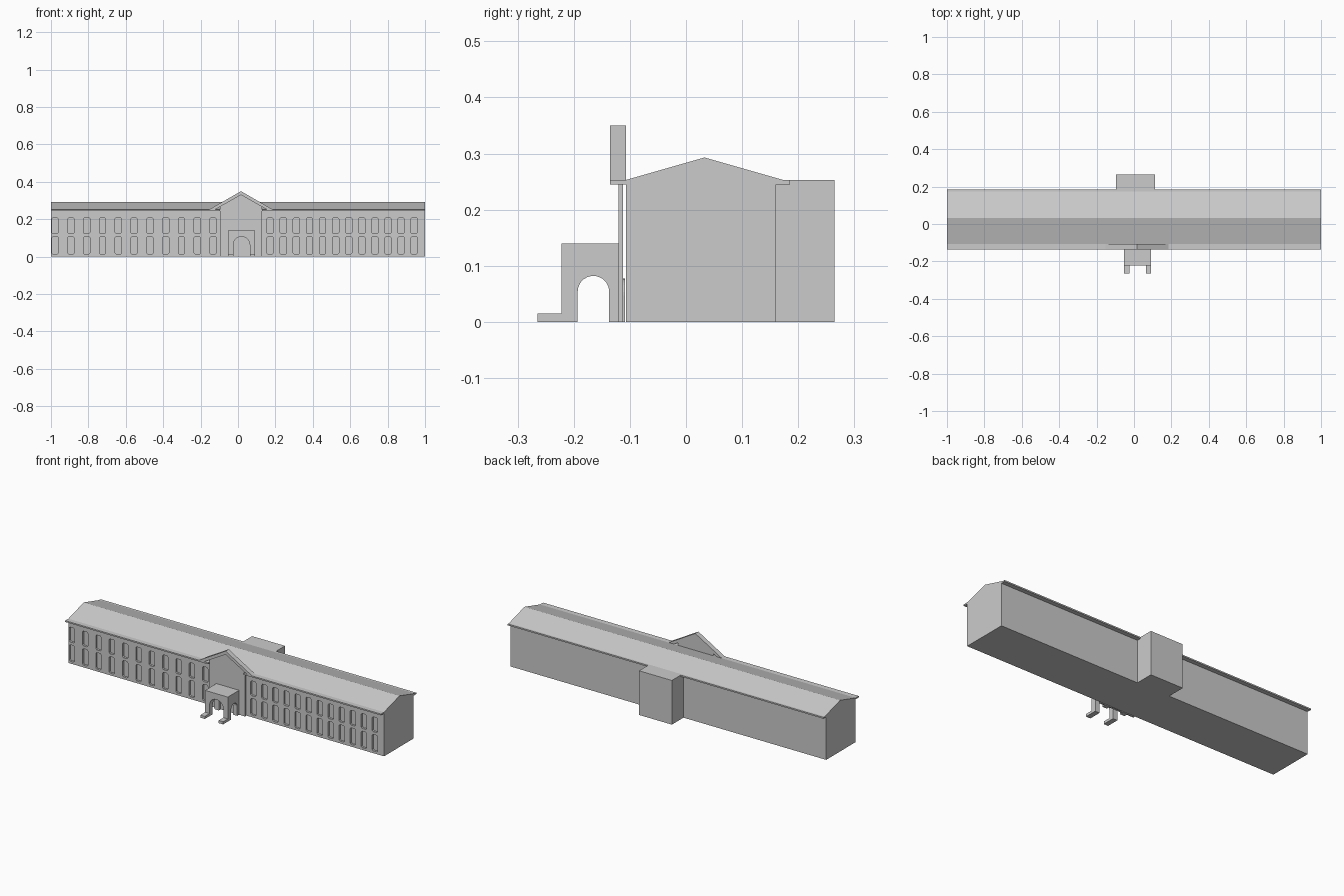
import bpy, bmesh, math
from mathutils import Vector

old = bpy.data.objects.get("Cube")
if old:
    bpy.data.objects.remove(old, do_unlink=True)

stone = bpy.data.materials.new("light grey stone")
stone.use_nodes = True
grey = (0.6, 0.6, 0.6, 1)
stone.diffuse_color = grey
stone.node_tree.nodes["Principled BSDF"].inputs["Base Color"].default_value = grey


def prism(bm, points, axis, lo, hi):
    """Extrude a flat outline along x ('x': points are y,z) or y ('y': points are x,z)."""
    def place(p, d):
        return (d, p[0], p[1]) if axis == 'x' else (p[0], d, p[1])
    a = [bm.verts.new(place(p, lo)) for p in points]
    b = [bm.verts.new(place(p, hi)) for p in points]
    bm.faces.new(a)
    bm.faces.new(b[::-1])
    for i in range(len(points)):
        j = (i + 1) % len(points)
        bm.faces.new((a[i], b[i], b[j], a[j]))


def make(name, shapes):
    bm = bmesh.new()
    for s in shapes:
        prism(bm, *s)
    bmesh.ops.recalc_face_normals(bm, faces=bm.faces)
    mesh = bpy.data.meshes.new(name)
    bm.to_mesh(mesh)
    bm.free()
    mesh.materials.append(stone)
    ob = bpy.data.objects.new(name, mesh)
    bpy.context.collection.objects.link(ob)
    return ob


def rect(a, b, lo, hi):
    return [(a, lo), (b, lo), (b, hi), (a, hi)]


def box(x0, x1, y0, y1, z0, z1):
    return (rect(x0, x1, z0, z1), 'y', y0, y1)


def arch(a, b, lo, top, n=14):
    r, mid = (b - a) / 2, (a + b) / 2
    curve = [(mid + r * math.cos(math.pi * i / n), top - r + r * math.sin(math.pi * i / n))
             for i in range(n + 1)]
    return [(a, lo), (b, lo)] + curve


def window(mid, lo, hi, half=0.017, c=0.006):
    return [(mid - half + c, lo), (mid + half - c, lo), (mid + half, lo + c), (mid + half, hi - c),
            (mid + half - c, hi), (mid - half + c, hi), (mid - half, hi - c), (mid - half, lo + c)]


def cut(target, shapes):
    cutter = make("cutter", shapes)
    cutter.hide_render = True
    mod = target.modifiers.new("cut", 'BOOLEAN')
    mod.operation = 'DIFFERENCE'
    mod.solver = 'EXACT'
    mod.object = cutter
    bpy.context.view_layer.objects.active = target
    bpy.ops.object.modifier_apply(modifier=mod.name)
    bpy.data.objects.remove(cutter, do_unlink=True)


FRONT, BACK, EAVE, ROOF = -0.107, 0.16, 0.245, 0.253
PL, PR, MID = -0.096, 0.128, 0.016      # pavilion sides and centre

# Long main building with two rows of recessed windows
body = make("main_building", [box(-1, 1, FRONT, BACK, 0, EAVE)])
columns = [-0.978 + 0.0845 * i for i in range(11)] + [0.172 + 0.07 * i for i in range(12)]
cut(body, [(window(x, lo, hi), 'y', FRONT - 0.02, FRONT + 0.012)
           for x in columns for lo, hi in ((0.013, 0.107), (0.123, 0.208))])

# Eaves and pitched roof
make("eaves", [box(-1, 1, FRONT, 0.185, EAVE, ROOF)])
make("front_eaves", [box(-1, PL, -0.135, FRONT, EAVE, ROOF),
                     box(PR, 1, -0.135, FRONT, EAVE, ROOF)])
make("roof", [([(FRONT, ROOF), (0.173, ROOF), (0.033, 0.293)], 'x', -1, 1)])

# Central pavilion with an arched doorway
pavilion = make("pavilion", [([(PL, 0), (PR, 0), (PR, 0.267), (MID, 0.33), (PL, 0.267)],
                              'y', -0.12, -0.112)])
door = make("door", [(arch(-0.008, 0.052, 0, 0.077), 'y', -0.113, -0.109)])
cut(pavilion, [(arch(-0.008, 0.052, -0.02, 0.077), 'y', -0.15, -0.1)])

# Gable roof band over the pavilion
make("gable_roof", [([(-0.152, ROOF), (-0.12, ROOF), (MID, 0.33), (0.152, ROOF),
                      (0.184, ROOF), (MID, 0.35)], 'y', -0.135, FRONT)])

# Entrance porch open through arches on three sides
porch = make("porch", [box(-0.053, 0.091, -0.222, -0.12, 0, 0.14)])
cut(porch, [(arch(-0.025, 0.063, -0.02, 0.107), 'y', -0.3, -0.121)])
cut(porch, [(arch(-0.193, -0.137, -0.02, 0.082), 'x', -0.2, 0.2)])

# Low plinths in front of the porch piers
make("porch_plinths", [box(x, x + 0.028, -0.265, -0.222, 0, 0.015) for x in (-0.053, 0.063)])

# Flat-topped rear block
make("rear_block", [box(PL, 0.112, BACK, 0.265, 0, ROOF)])
